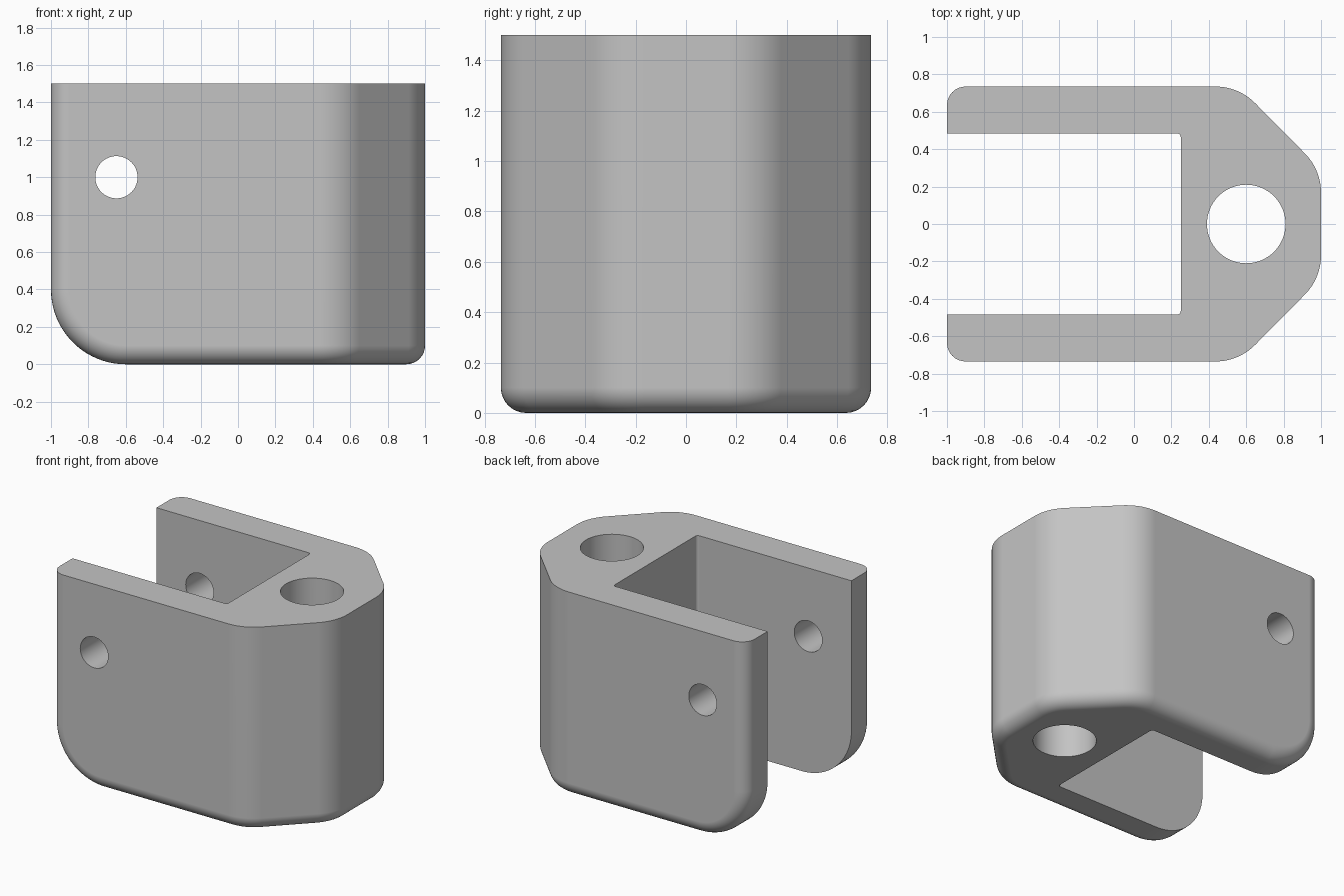
import bpy, bmesh, math
from mathutils import Vector, Matrix

if "Cube" in bpy.data.objects:
    bpy.data.objects.remove(bpy.data.objects["Cube"], do_unlink=True)

HALF_W, HEIGHT = 0.735, 1.5


def round_corner(prev, corner, nxt, radius, steps=10):
    """Points of an arc that rounds one corner of an outline."""
    p, c, n = Vector(prev), Vector(corner), Vector(nxt)
    a, b = (p - c).normalized(), (n - c).normalized()
    half = a.angle(b) / 2
    centre = c + (a + b).normalized() * (radius / math.sin(half))
    start = c + a * (radius / math.tan(half)) - centre
    end = c + b * (radius / math.tan(half)) - centre
    sweep = start.angle_signed(end)
    return [centre + Matrix.Rotation(-sweep * i / steps, 2) @ start
            for i in range(steps + 1)]


def prism(outline, z0, z1):
    bm = bmesh.new()
    base = bm.faces.new([bm.verts.new((x, y, z0)) for x, y in outline])
    top = bmesh.ops.extrude_face_region(bm, geom=[base])["geom"]
    for v in top:
        if isinstance(v, bmesh.types.BMVert):
            v.co.z = z1
    bmesh.ops.recalc_face_normals(bm, faces=bm.faces)
    bm.normal_update()
    return bm


def bevel(bm, edges, radius, steps):
    bmesh.ops.bevel(bm, geom=edges, offset=radius, offset_type='OFFSET',
                    segments=steps, profile=0.5, affect='EDGES', clamp_overlap=False)
    bm.normal_update()


def make_object(bm, name):
    mesh = bpy.data.meshes.new(name)
    bm.to_mesh(mesh)
    bm.free()
    obj = bpy.data.objects.new(name, mesh)
    bpy.context.collection.objects.link(obj)
    return obj


def circle(x, y, radius, count=64):
    return [(x + radius * math.cos(math.tau * i / count),
             y + radius * math.sin(math.tau * i / count)) for i in range(count)]


# Outer block: square at the fork end, rounded chamfers at the nose
corners = [(-1, -HALF_W), (0.56, -HALF_W), (1, -0.29),
           (1, 0.29), (0.56, HALF_W), (-1, HALF_W)]
outline = [corners[0]]
for i in range(1, 5):
    outline += round_corner(corners[i - 1], corners[i], corners[i + 1], 0.3)
outline.append(corners[5])
bm = prism(outline, 0, HEIGHT)

# Large round under the fork tips
bevel(bm, [e for e in bm.edges
           if all(v.co.x < -0.99 and v.co.z < 0.01 for v in e.verts)], 0.4, 20)


# Small round between the outer walls and the underside, arc and fork ends
def is_wall(face):
    return abs(face.normal.z) < 0.01 and face.normal.x > -0.9


def is_under(face):
    return face.normal.z < -0.01 or face.normal.x < -0.9


bevel(bm, [e for e in bm.edges
           if any(map(is_wall, e.link_faces)) and any(map(is_under, e.link_faces))],
      0.1, 8)
body = make_object(bm, "clevis_body")

# Cutters: fork slot, vertical bore and cross pin hole
slot = prism([(-1.5, -0.485), (0.25, -0.485), (0.25, 0.485), (-1.5, 0.485)], -0.5, 2)
bevel(slot, [e for e in slot.edges
             if all(v.co.x > 0.2 for v in e.verts)
             and abs(e.verts[0].co.z - e.verts[1].co.z) > 1], 0.02, 4)
bore = prism(circle(0.6, 0, 0.21), -0.5, 2)
pin = prism(circle(-0.65, 1, 0.113, 48), -1, 1)
pin.transform(Matrix.Rotation(math.pi / 2, 4, 'X'))

bpy.ops.object.select_all(action='DESELECT')
bpy.context.view_layer.objects.active = body
body.select_set(True)
for bm, name in ((slot, "slot_cutter"), (bore, "bore_cutter"), (pin, "pin_cutter")):
    cutter = make_object(bm, name)
    cutter.hide_render = True
    mod = body.modifiers.new(name, 'BOOLEAN')
    mod.operation, mod.solver, mod.object = 'DIFFERENCE', 'EXACT', cutter
    bpy.ops.object.modifier_apply(modifier=mod.name)
    bpy.data.objects.remove(cutter, do_unlink=True)

# Plain grey finish
grey = bpy.data.materials.new("plain_grey")
grey.use_nodes = True
grey.diffuse_color = (0.55, 0.55, 0.55, 1)
grey.node_tree.nodes["Principled BSDF"].inputs["Base Color"].default_value = (0.55, 0.55, 0.55, 1)
body.data.materials.clear()
body.data.materials.append(grey)

# Smooth rounds with crisp edges
bpy.ops.object.shade_smooth_by_angle(angle=math.radians(30))
weighted = body.modifiers.new("weighted_normals", 'WEIGHTED_NORMAL')
weighted.keep_sharp = True
